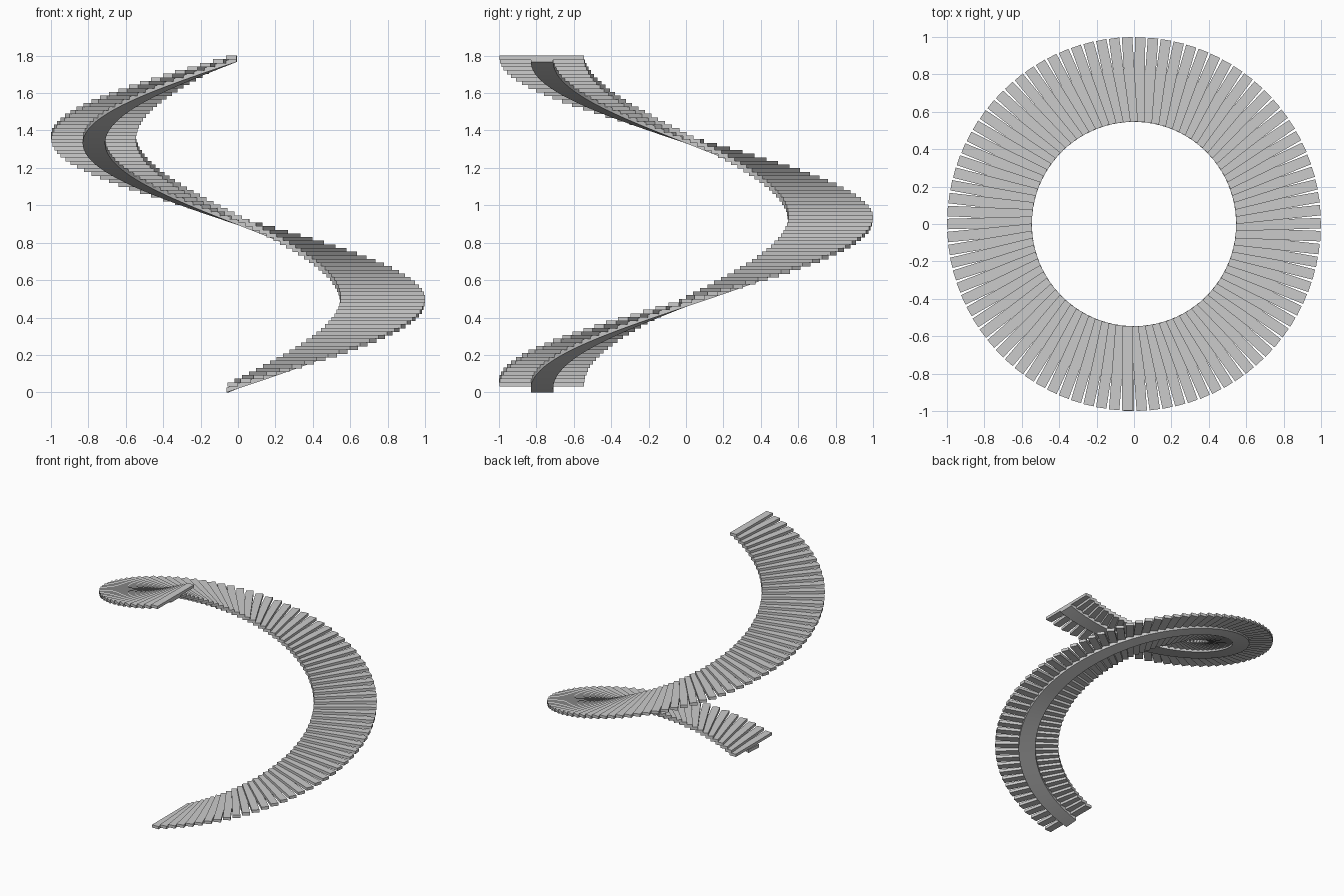
import bpy, bmesh
from math import radians
from mathutils import Matrix, Vector

if "Cube" in bpy.data.objects:
    bpy.data.objects.remove(bpy.data.objects["Cube"])

STEPS = 91
TURN = radians(359.5) / (STEPS - 1)
RISE = 0.0194
DEPTH = 0.056            # tread depth
THICK = 0.022            # tread thickness
R_IN, R_OUT = 0.545, 0.998
BASE = 0.032             # underside of the first tread


def finish(bm, name):
    bmesh.ops.recalc_face_normals(bm, faces=bm.faces)
    mesh = bpy.data.meshes.new(name)
    bm.to_mesh(mesh)
    bm.free()
    obj = bpy.data.objects.new(name, mesh)
    bpy.context.collection.objects.link(obj)
    return obj


# Treads: identical flat planks winding counter-clockwise up from the front
bm = bmesh.new()
for i in range(STEPS):
    place = (Matrix.Rotation(i * TURN, 4, 'Z')
             @ Matrix.Translation((-DEPTH / 2, -(R_IN + R_OUT) / 2,
                                   BASE + THICK / 2 + i * RISE))
             @ Matrix.Diagonal((DEPTH, R_OUT - R_IN, THICK, 1)))
    bmesh.ops.create_cube(bm, size=1, matrix=place)
finish(bm, "treads")

# Stringer: rectangular section swept along the helix beneath the treads
bm = bmesh.new()
section = [(0.71, 0), (0.83, 0), (0.83, 0.026), (0.71, 0.026)]
start = -DEPTH / 0.77
end = (STEPS - 1) * TURN
slope = RISE / TURN
segments = 180
rings = []
for i in range(segments + 1):
    a = start + (end - start) * i / segments
    rot = Matrix.Rotation(a, 4, 'Z')
    z = (a - start) * slope
    rings.append([bm.verts.new(rot @ Vector((0, -r, z + h))) for r, h in section])
for a, b in zip(rings, rings[1:]):
    for j in range(4):
        k = (j + 1) % 4
        bm.faces.new((a[j], a[k], b[k], b[j]))
bm.faces.new(rings[0])
bm.faces.new(rings[-1])
stringer = finish(bm, "stringer")
bpy.context.view_layer.objects.active = stringer
stringer.select_set(True)
bpy.ops.object.shade_smooth_by_angle(angle=radians(30))
